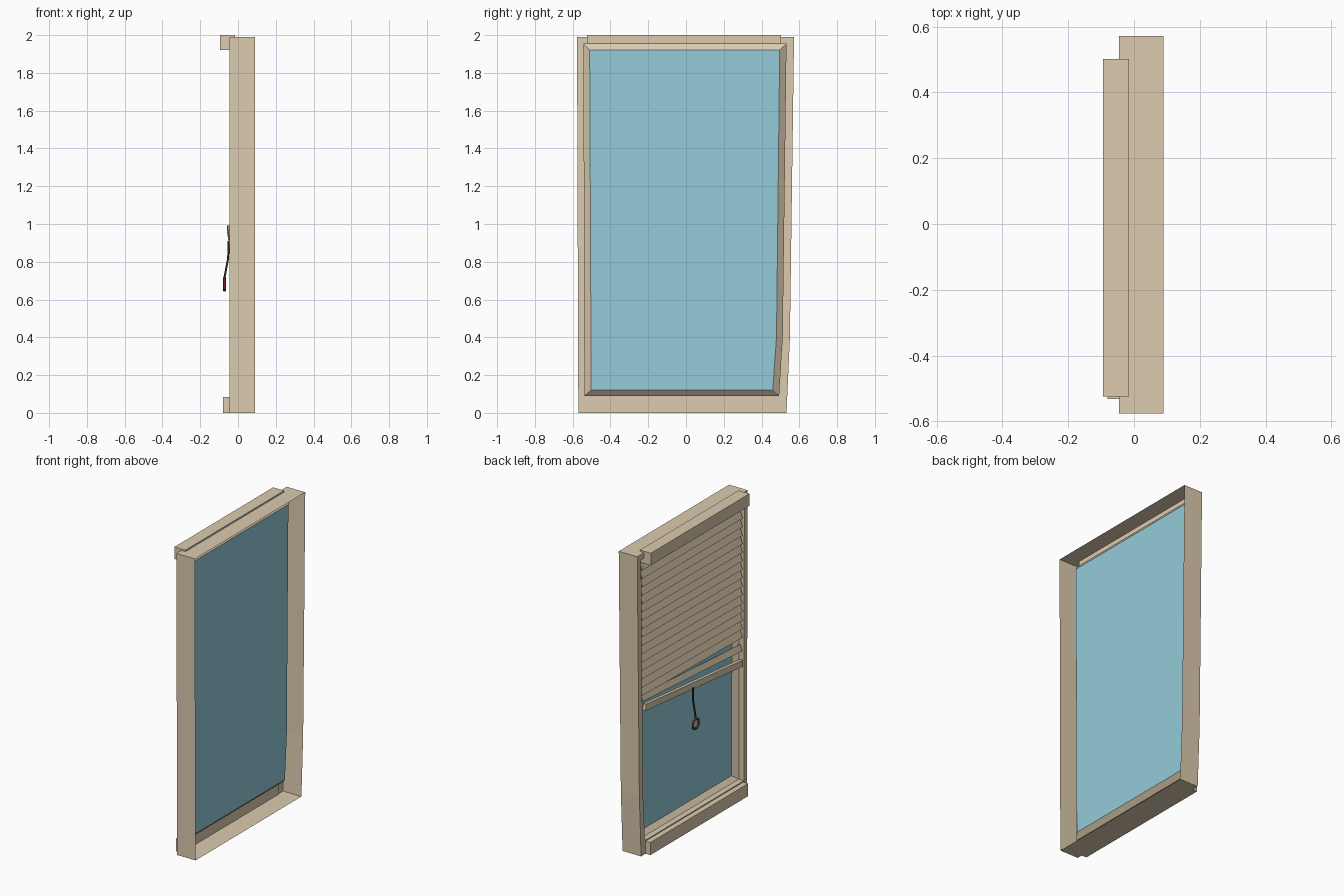
import bpy, bmesh, math
from mathutils import Vector, Matrix

if "Cube" in bpy.data.objects:
    bpy.data.objects.remove(bpy.data.objects["Cube"])


def material(name, rgb):
    m = bpy.data.materials.new(name)
    m.diffuse_color = (*rgb, 1)
    m.use_nodes = True
    m.node_tree.nodes["Principled BSDF"].inputs["Base Color"].default_value = m.diffuse_color
    return m


WOOD = material("painted_wood", (0.72, 0.60, 0.43))
GLASS = material("pane_blue", (0.30, 0.60, 0.70))
CORD = material("cord_dark", (0.03, 0.02, 0.02))
RED = material("pull_red", (0.16, 0.02, 0.02))


def finish(name, bm, mat):
    me = bpy.data.meshes.new(name)
    bm.to_mesh(me)
    bm.free()
    me.materials.append(mat)
    ob = bpy.data.objects.new(name, me)
    bpy.context.collection.objects.link(ob)
    return ob


def box(name, lo, hi, mat=WOOD):
    lo, hi = Vector(lo), Vector(hi)
    bm = bmesh.new()
    m = Matrix.Translation((lo + hi) / 2) @ Matrix.Diagonal((*(hi - lo), 1))
    bmesh.ops.create_cube(bm, size=1, matrix=m)
    return finish(name, bm, mat)


def strip(name, a, b, thick, height, tilt=0):
    """Flat bar running from point a (-y end) to point b (+y end)."""
    a, b = Vector(a), Vector(b)
    y = (b - a).normalized()
    x = y.cross(Vector((0, 0, 1))).normalized()
    z = x.cross(y)
    rot = Matrix((x, y, z)).transposed().to_4x4()
    m = (Matrix.Translation((a + b) / 2) @ rot @ Matrix.Rotation(math.radians(tilt), 4, 'Y')
         @ Matrix.Diagonal((thick, (b - a).length, height, 1)))
    bm = bmesh.new()
    bmesh.ops.create_cube(bm, size=1, matrix=m)
    return finish(name, bm, WOOD)


def tube(name, pts, radius, mat, cyclic=False, sides=1):
    cu = bpy.data.curves.new(name, 'CURVE')
    cu.dimensions = '3D'
    cu.bevel_depth = radius
    cu.bevel_resolution = sides
    cu.use_fill_caps = True
    sp = cu.splines.new('POLY')
    sp.points.add(len(pts) - 1)
    for p, co in zip(sp.points, pts):
        p.co = (*co, 1)
    sp.use_cyclic_u = cyclic
    cu.materials.append(mat)
    ob = bpy.data.objects.new(name, cu)
    bpy.context.collection.objects.link(ob)


# (y, z) outlines: the +y jamb leans in towards the bottom
outer = [(-0.57, 0), (0.532, 0), (0.55, 0.4), (0.572, 1.99), (-0.577, 1.99)]
inner = [(-0.538, 0.09), (0.493, 0.09), (0.512, 0.4), (0.532, 1.955), (-0.543, 1.955)]
pane = [(-0.502, 0.12), (0.459, 0.12), (0.479, 0.4), (0.496, 1.92), (-0.51, 1.92)]

# Frame shell, open towards +x: outer walls, room-side face, reveal, glazing slope
bm = bmesh.new()
rings = [[bm.verts.new((x, y, z)) for y, z in loop] for loop, x in
         ((outer, 0.09), (outer, -0.045), (inner, -0.045), (inner, -0.008), (pane, 0.02))]
for r, s in zip(rings, rings[1:]):
    for i in range(5):
        j = (i + 1) % 5
        bm.faces.new((r[i], r[j], s[j], s[i]))
bmesh.ops.recalc_face_normals(bm, faces=bm.faces)
finish("window_frame", bm, WOOD)

# Glass
bm = bmesh.new()
bm.faces.new([bm.verts.new((0.02, y, z)) for y, z in pane])
finish("glass_pane", bm, GLASS)

# Blind head box and window sill
box("blind_headbox", (-0.095, -0.525, 1.92), (-0.015, 0.502, 2.0))
box("window_sill", (-0.08, -0.533, 0), (-0.04, 0.485, 0.083))

# Regular slats
COUNT = 16
for i in range(COUNT):
    z = 1.90 - i * 0.055
    strip(f"slat_{i + 1}", (-0.028, -0.533, z - 0.001 * i), (-0.028, 0.51, z), 0.006, 0.055, 20)

# Drooping slats and bottom rail, low at the -y end
strip("drooping_slat_1", (-0.028, -0.53, 0.965), (-0.03, 0.505, 1.03), 0.008, 0.042, 20)
strip("bottom_rail", (-0.03, -0.53, 0.865), (-0.046, 0.5, 0.972), 0.022, 0.042)

# Pull cord and six-sided ring handle
tube("pull_cord", [(-0.05, 0, 0.91), (-0.052, 0, 0.82), (-0.071, 0, 0.72)], 0.006, CORD)
ring = [(0, 0.715), (0.028, 0.695), (0.03, 0.66), (0.012, 0.648), (-0.012, 0.648),
        (-0.03, 0.66), (-0.028, 0.695)]
tube("pull_ring", [(-0.071, y, z) for y, z in ring], 0.008, RED, cyclic=True)
